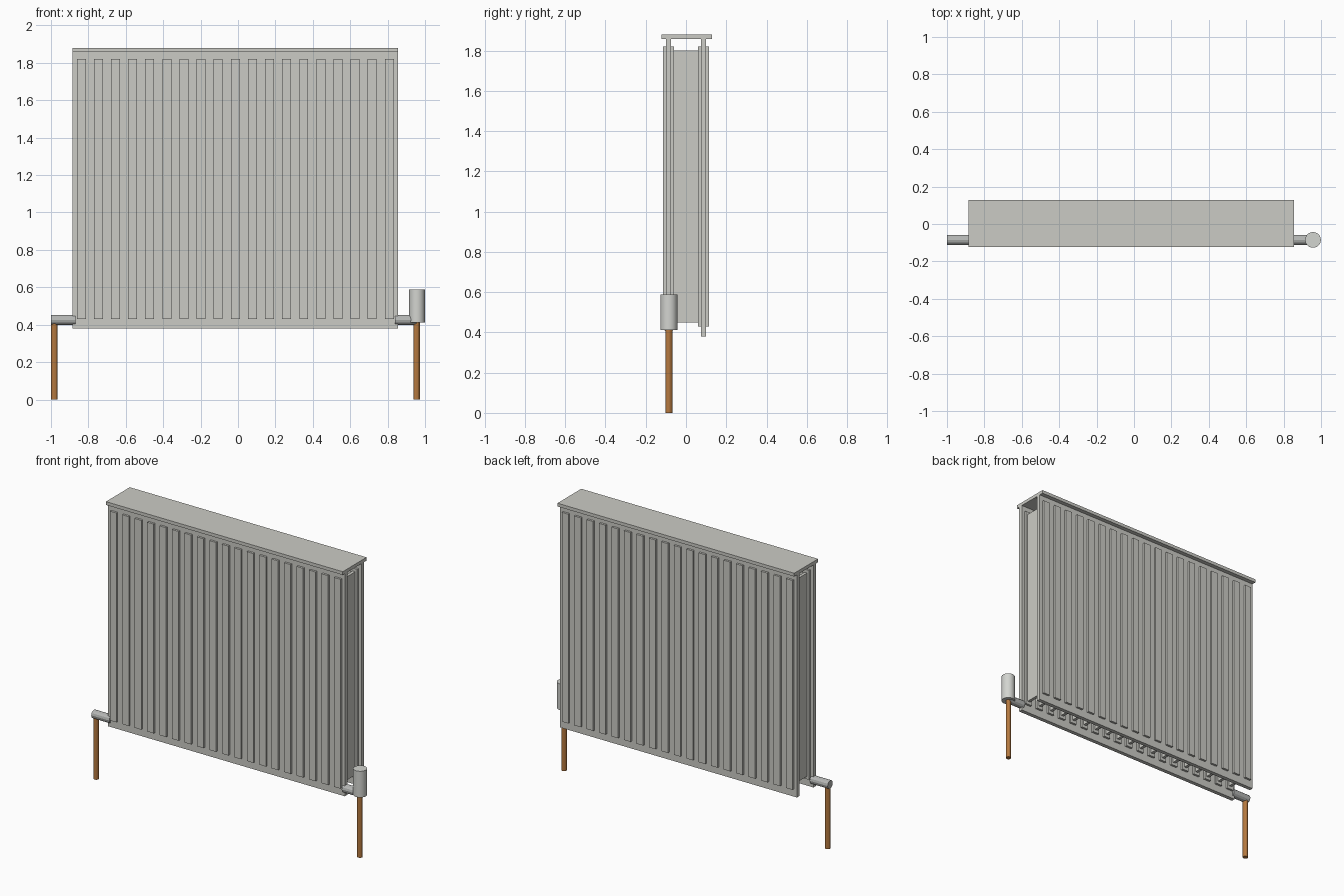
import bpy
import math
from mathutils import Vector

cube = bpy.data.objects.get("Cube")
if cube:
    bpy.data.objects.remove(cube, do_unlink=True)


def material(name, rgb, metallic=0.0):
    m = bpy.data.materials.new(name)
    m.use_nodes = True
    color = (*rgb, 1.0)
    m.diffuse_color = color
    bsdf = m.node_tree.nodes["Principled BSDF"]
    bsdf.inputs["Base Color"].default_value = color
    bsdf.inputs["Roughness"].default_value = 0.6
    return m


enamel = material("warm_grey_enamel", (0.60, 0.60, 0.56))
plastic = material("pale_grey_plastic", (0.65, 0.66, 0.63))
steel = material("grey_steel", (0.46, 0.47, 0.46))
copper = material("copper", (0.46, 0.19, 0.05))


def box(name, low, high, mat):
    low, high = Vector(low), Vector(high)
    bpy.ops.mesh.primitive_cube_add(size=1, location=(low + high) / 2)
    ob = bpy.context.object
    ob.name = name
    ob.scale = high - low
    bpy.ops.object.transform_apply(location=False, rotation=False, scale=True)
    ob.data.materials.append(mat)
    return ob


def rod(name, start, end, radius, sides, mat):
    start, end = Vector(start), Vector(end)
    axis = end - start
    bpy.ops.mesh.primitive_cylinder_add(
        vertices=sides, radius=radius, depth=axis.length,
        location=(start + end) / 2,
        rotation=axis.to_track_quat("Z", "Y").to_euler())
    ob = bpy.context.object
    ob.name = name
    ob.data.materials.append(mat)
    return ob


def repeat(ob, count, step):
    mod = ob.modifiers.new("row", "ARRAY")
    mod.count = count
    mod.use_relative_offset = False
    mod.use_constant_offset = True
    mod.constant_offset_displace = (step, 0, 0)


# Overall layout
LEFT, RIGHT = -0.885, 0.855
PANEL_Y = 0.087
RIBS, PITCH, FIRST = 19, 0.0915, -0.838

# Front and back panels, each with a row of raised ribs through it
for side, y in (("front", -PANEL_Y), ("back", PANEL_Y)):
    box(side + "_panel", (LEFT, y - 0.013, 0.38), (RIGHT, y + 0.013, 1.86), enamel)
    ribs = box(side + "_ribs", (FIRST - 0.024, y - 0.027, 0.43),
               (FIRST + 0.024, y + 0.027, 1.82), enamel)
    repeat(ribs, RIBS, PITCH)

# Convector fins bridging the panels behind every rib
fins = box("convector_fins", (FIRST - 0.01, -0.061, 0.45),
           (FIRST + 0.01, 0.061, 1.80), enamel)
repeat(fins, RIBS, PITCH)

# Top cover
box("top_cover", (LEFT, -0.122, 1.858), (RIGHT, 0.128, 1.88), enamel)

# Side connectors, copper supply pipes and valve head
rod("right_connector", (-1.0, -0.085, 0.426), (-0.868, -0.085, 0.426), 0.027, 12, steel)
rod("left_connector", (0.84, -0.085, 0.426), (0.955, -0.085, 0.426), 0.027, 12, steel)
rod("right_supply_pipe", (-0.982, -0.085, 0), (-0.982, -0.085, 0.42), 0.017, 12, copper)
rod("left_supply_pipe", (0.955, -0.085, 0), (0.955, -0.085, 0.43), 0.017, 12, copper)
valve = rod("valve_head", (0.957, -0.085, 0.413), (0.957, -0.085, 0.587), 0.042, 32, plastic)
bpy.ops.object.shade_smooth_by_angle(angle=math.radians(40))
